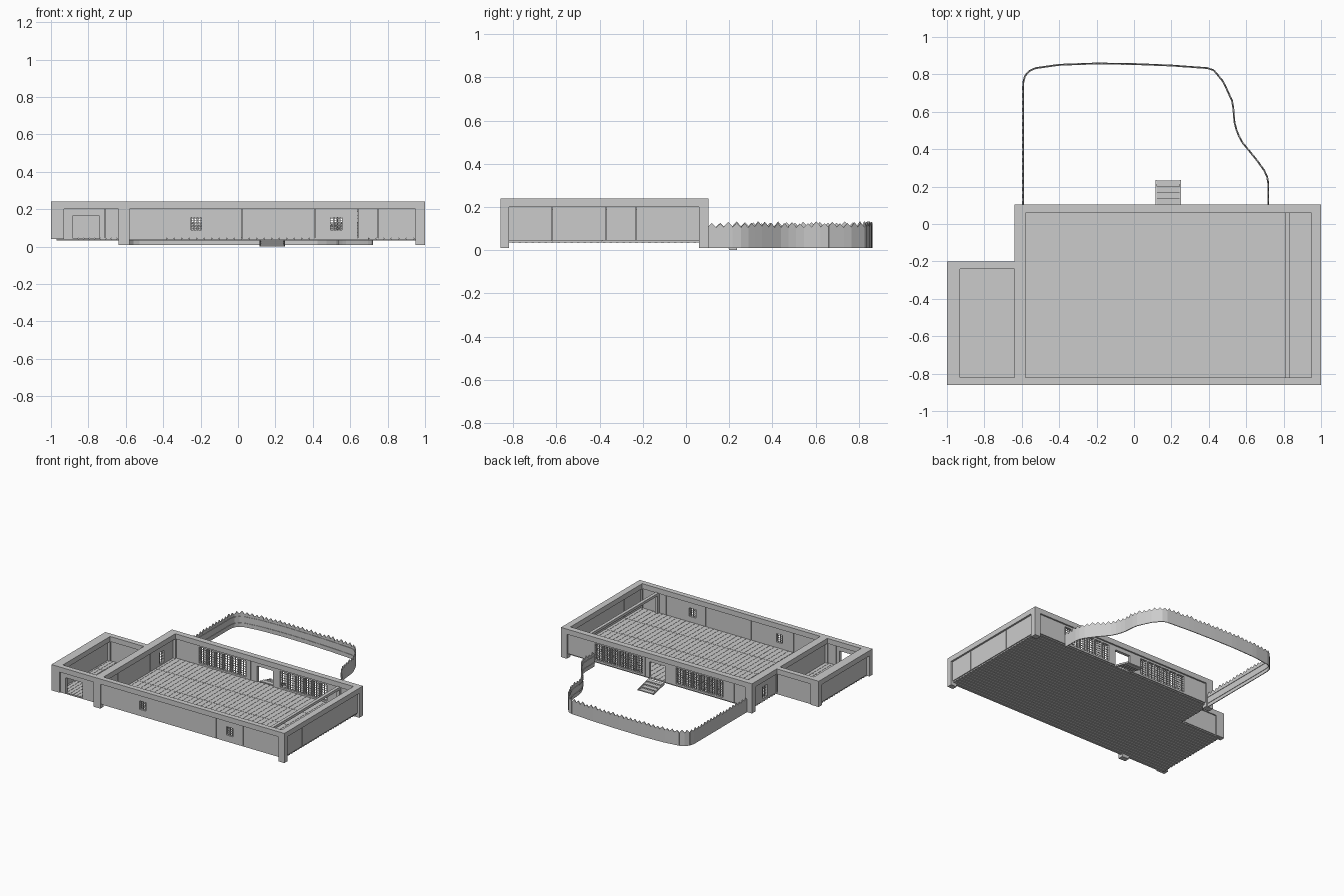
import bpy, bmesh, math, random
from mathutils import Vector

random.seed(4)
cube = bpy.data.objects.get("Cube")
if cube:
    bpy.data.objects.remove(cube)

grey = bpy.data.materials.new("plain grey")
grey.use_nodes = True
grey.diffuse_color = (0.6, 0.6, 0.6, 1)
grey.node_tree.nodes["Principled BSDF"].inputs["Base Color"].default_value = (0.6, 0.6, 0.6, 1)


def finish(bm, name):
    bmesh.ops.recalc_face_normals(bm, faces=bm.faces)
    mesh = bpy.data.meshes.new(name)
    bm.to_mesh(mesh)
    bm.free()
    mesh.materials.append(grey)
    ob = bpy.data.objects.new(name, mesh)
    bpy.context.collection.objects.link(ob)
    return ob


def box(bm, x, y, z):
    verts = bmesh.ops.create_cube(bm, size=1)["verts"]
    for v in verts:
        v.co = Vector([(r[0] + r[1]) / 2 + c * (r[1] - r[0]) for r, c in zip((x, y, z), v.co)])


def prism(bm, points, offset):
    face = bm.faces.new([bm.verts.new(p) for p in points])
    new = bmesh.ops.extrude_face_region(bm, geom=[face])["geom"]
    bmesh.ops.translate(bm, vec=offset, verts=[v for v in new if isinstance(v, bmesh.types.BMVert)])


FLOOR, HEAD, TOP = 0.045, 0.2, 0.24


# Top beams
bm = bmesh.new()
for x, y in [((-1, 1), (-0.86, -0.82)), ((-0.64, 1), (0.06, 0.105)),
             ((0.95, 1), (-0.82, 0.06)), ((-0.64, -0.58), (-0.82, 0.06)),
             ((-1, -0.93), (-0.82, -0.2)), ((-0.93, -0.64), (-0.24, -0.2))]:
    box(bm, x, y, (HEAD, TOP))
finish(bm, "top_beams")

# Corner posts
bm = bmesh.new()
for x in ((-0.64, -0.58), (0.95, 1)):
    for y in ((-0.86, -0.82), (0.06, 0.105)):
        box(bm, x, y, (0.01, HEAD))
for y in ((-0.86, -0.82), (-0.24, -0.2)):
    box(bm, (-1, -0.93), y, (0.04, HEAD))
finish(bm, "corner_posts")


def wall(name, axis, pos, start, end, seams=(), openings=()):
    """Panelled wall along x or y; an opening is (start, end, low, high, columns, rows)."""
    bm = bmesh.new()

    def piece(a, b, low, high, half=0.011):
        along, across = (a, b), (pos - half, pos + half)
        box(bm, *((along, across) if axis == "x" else (across, along)), (low, high))

    cuts = sorted({start, end, *seams, *[e for o in openings for e in o[:2]]})
    for a, b in zip(cuts, cuts[1:]):
        hole = next((o for o in openings if o[0] <= a and b <= o[1]), None)
        left = a + (0.001 if a in seams else 0)
        right = b - (0.001 if b in seams else 0)
        if not hole:
            piece(left, right, FLOOR, HEAD)
            continue
        _, _, low, high, cols, rows = hole
        if low > FLOOR:
            piece(a, b, FLOOR, low)
        piece(a, b, high, HEAD)
        for i in range(1, cols):
            c = a + (b - a) * i / cols
            piece(c - 0.0015, c + 0.0015, low, high, 0.003)
        for i in range(1, rows):
            c = low + (high - low) * i / rows
            piece(a, b, c - 0.0015, c + 0.0015, 0.002)
    finish(bm, name)


# Lattice screens flank the doorway in the back wall
screens = []
for first in (-0.385, 0.31):
    for i in range(6):
        a = first + i * 0.069
        screens.append((a, a + 0.06, 0.06, 0.185, 4, 7))
doorway = (0.115, 0.25, FLOOR, 0.17, 1, 1)
windows = [(-0.25, -0.195, 0.09, 0.155, 4, 4), (0.495, 0.555, 0.09, 0.155, 4, 4)]

wall("front_wall", "x", -0.84, -0.58, 0.95, (-0.345, 0.02, 0.41, 0.64, 0.75, 0.85), windows)
wall("back_wall", "x", 0.082, -0.58, 0.95, (-0.48, 0.06, 0.285, 0.84), screens + [doorway])
wall("right_wall", "y", 0.975, -0.82, 0.06, (-0.62, -0.37, -0.23))
wall("left_wall", "y", -0.61, -0.82, 0.06, (-0.62, -0.37, -0.22),
     [(-0.11, -0.05, 0.06, 0.15, 3, 4)])
wall("annex_front_wall", "x", -0.84, -0.93, -0.64, (-0.71,),
     [(-0.885, -0.74, FLOOR, 0.165, 1, 1)])
wall("annex_left_wall", "y", -0.965, -0.82, -0.24)
wall("annex_back_wall", "x", -0.22, -0.93, -0.64)


# Plank floors, laid in rows over long joists
def floor(name, x0, x1, rows, width):
    bm = bmesh.new()
    box(bm, (x0, x1), (rows[0], rows[-1]), (0.036, 0.042))
    count = round((x1 - x0) / width)
    step = (x1 - x0) / count
    for y0, y1 in zip(rows, rows[1:]):
        for i in range(count):
            a = x0 + i * step
            box(bm, (a + 0.001, a + step - 0.001), (y0 + 0.001, y1 - 0.001), (0.041, 0.047))
    y = rows[0] + 0.01
    while y < rows[-1] - 0.01:
        box(bm, (x0, x1), (y, y + 0.012), (0.032, 0.037))
        y += 0.03
    finish(bm, name)


floor("main_floor", -0.62, 0.98, (-0.845, -0.62, -0.39, -0.155, 0.085), 0.04)
floor("annex_floor", -0.97, -0.62, (-0.845, -0.62, -0.39, -0.215), 0.03)

# Overhead track near the right wall, with its end posts
bm = bmesh.new()
box(bm, (0.81, 0.835), (-0.83, 0.07), (0.185, 0.205))
for y in ((-0.83, -0.81), (0.05, 0.07)):
    box(bm, (0.81, 0.835), y, (FLOOR, 0.185))
finish(bm, "track_beam")

# Entrance steps between two sloping side boards
bm = bmesh.new()
for i in range(4):
    y = 0.105 + i * 0.031
    z = 0.042 - i * 0.011
    box(bm, (0.12, 0.245), (y, y + 0.034), (z - 0.008, z))
for x in (0.115, 0.243):
    prism(bm, [(x, 0.1, 0.03), (x, 0.1, 0.045), (x, 0.235, 0.012), (x, 0.235, 0)], (0.007, 0, 0))
finish(bm, "entrance_steps")

# Yard fence: pointed boards along a curved path, with two rails
path = [(-0.595, 0.1), (-0.595, 0.75), (-0.582, 0.805), (-0.54, 0.833), (-0.4, 0.853),
        (-0.2, 0.86), (0, 0.857), (0.2, 0.849), (0.42, 0.833), (0.48, 0.76), (0.53, 0.65),
        (0.54, 0.53), (0.57, 0.45), (0.66, 0.34), (0.71, 0.27), (0.72, 0.22), (0.72, 0.1)]
path = [Vector((x, y, 0)) for x, y in path]
spans = [(b - a).length for a, b in zip(path, path[1:])]


def at(distance):
    for a, b, span in zip(path, path[1:], spans):
        if distance <= span:
            return a.lerp(b, distance / span)
        distance -= span
    return path[-1].copy()


boards = bmesh.new()
rails = bmesh.new()
count = 66
total = sum(spans)
up = Vector((0, 0, 1))
for i in range(count):
    a, b = at(total * i / count), at(total * (i + 1) / count)
    side = (b - a).normalized().cross(up) * 0.006
    shoulder = 0.108 + random.uniform(-0.004, 0.004)
    tip = shoulder + random.uniform(0.018, 0.022)
    low, high = up * 0.01, up * shoulder
    prism(boards, [a + low - side / 2, b + low - side / 2, b + high - side / 2,
                   a.lerp(b, 0.5) + up * tip - side / 2, a + high - side / 2], side)
    for z in (0.035, 0.085):
        prism(rails, [a + up * z + side / 2, b + up * z + side / 2,
                      b + up * (z + 0.008) + side / 2, a + up * (z + 0.008) + side / 2], side * 0.6)
finish(boards, "fence_boards")
finish(rails, "fence_rails")
